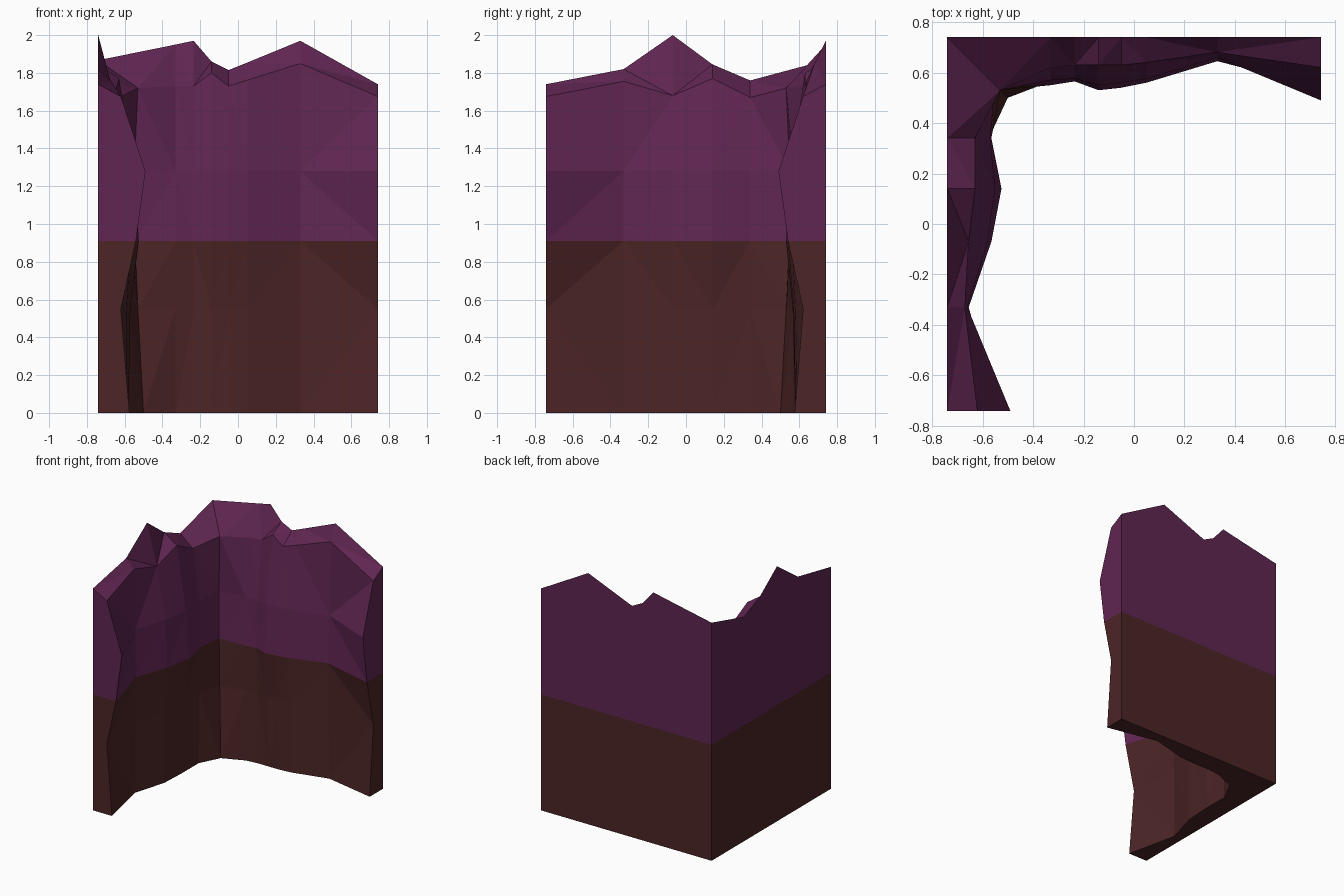
import bpy, bmesh

if "Cube" in bpy.data.objects:
    bpy.data.objects.remove(bpy.data.objects["Cube"])

H = 0.74            # half width of the square footprint
SPLIT = 0.91        # height where the rock colour changes
LEVELS = (0.0, 0.55, SPLIT, 1.28)

# Stations along each wall: position, outer top z, inner top z,
# then rock depth at the four levels and at the inner top edge
END = (1.74, 1.675, .165, .12, .20, .25, .12)
LEFT = [
    (-H,) + END,
    (-.33, 1.82, 1.755, .075, .08, .085, .08, .07),
    (-.07, 2.0, 1.68, .15, .15, .175, .16, .085),
    (.14, 1.845, 1.77, .16, .17, .215, .19, .11),
    (.34, 1.76, 1.67, .16, .165, .175, .17, .11),
]
CORNER = (H, 1.867, 1.72, .24, .21, .195, .19, .21)
BACK = [
    (-.33, 1.95, 1.73, .17, .175, .19, .17, .12),
    (-.235, 1.97, 1.73, .16, .16, .175, .165, .11),
    (-.14, 1.86, 1.80, .16, .175, .21, .19, .11),
    (-.05, 1.815, 1.73, .16, .17, .20, .18, .11),
    (.05, 1.855, 1.762, .15, .16, .18, .165, .10),
    (.33, 1.97, 1.85, .08, .09, .095, .08, .06),
    (H,) + END,
]


def material(name, rgb):
    m = bpy.data.materials.new(name)
    m.diffuse_color = (*rgb, 1)
    m.use_nodes = True
    m.node_tree.nodes["Principled BSDF"].inputs["Base Color"].default_value = m.diffuse_color
    return m


bm = bmesh.new()


def ring(station, place):
    """Closed cross-section: outer base, inner face upward, outer top, outer split."""
    s, z_out, z_in, *d = station
    pts = [(0, 0)] + list(zip(d, LEVELS + (z_in,))) + [(0, z_out), (0, SPLIT)]
    return [bm.verts.new((*place(s, depth), z)) for depth, z in pts]


def on_left(s, d):
    return (-H + d, s)


def on_corner(s, d):
    return (-H + d, H - d)


def on_back(s, d):
    return (s, H - d)


rings = [ring(s, on_left) for s in LEFT]
rings.append(ring(CORNER, on_corner))
rings += [ring(s, on_back) for s in BACK]

# Skin between neighbouring cross-sections
for a, b in zip(rings, rings[1:]):
    n = len(a)
    for i in range(n):
        j = (i + 1) % n
        bm.faces.new((a[i], b[i], b[j], a[j]))

# End caps, split at the colour line
for r in (rings[0], rings[-1]):
    bm.faces.new((r[0], r[1], r[2], r[3], r[7]))
    bm.faces.new((r[7], r[3], r[4], r[5], r[6]))

bmesh.ops.recalc_face_normals(bm, faces=bm.faces[:])
bmesh.ops.triangulate(bm, faces=bm.faces[:])

# Brown rock below the split, purple above
for f in bm.faces:
    f.smooth = False
    f.material_index = 0 if f.calc_center_median().z < SPLIT else 1

mesh = bpy.data.meshes.new("corner_cliff")
bm.to_mesh(mesh)
bm.free()
mesh.materials.append(material("dark_brown_rock", (.072, .018, .019)))
mesh.materials.append(material("purple_rock", (.117, .019, .084)))
cliff = bpy.data.objects.new("corner_cliff", mesh)
bpy.context.collection.objects.link(cliff)
